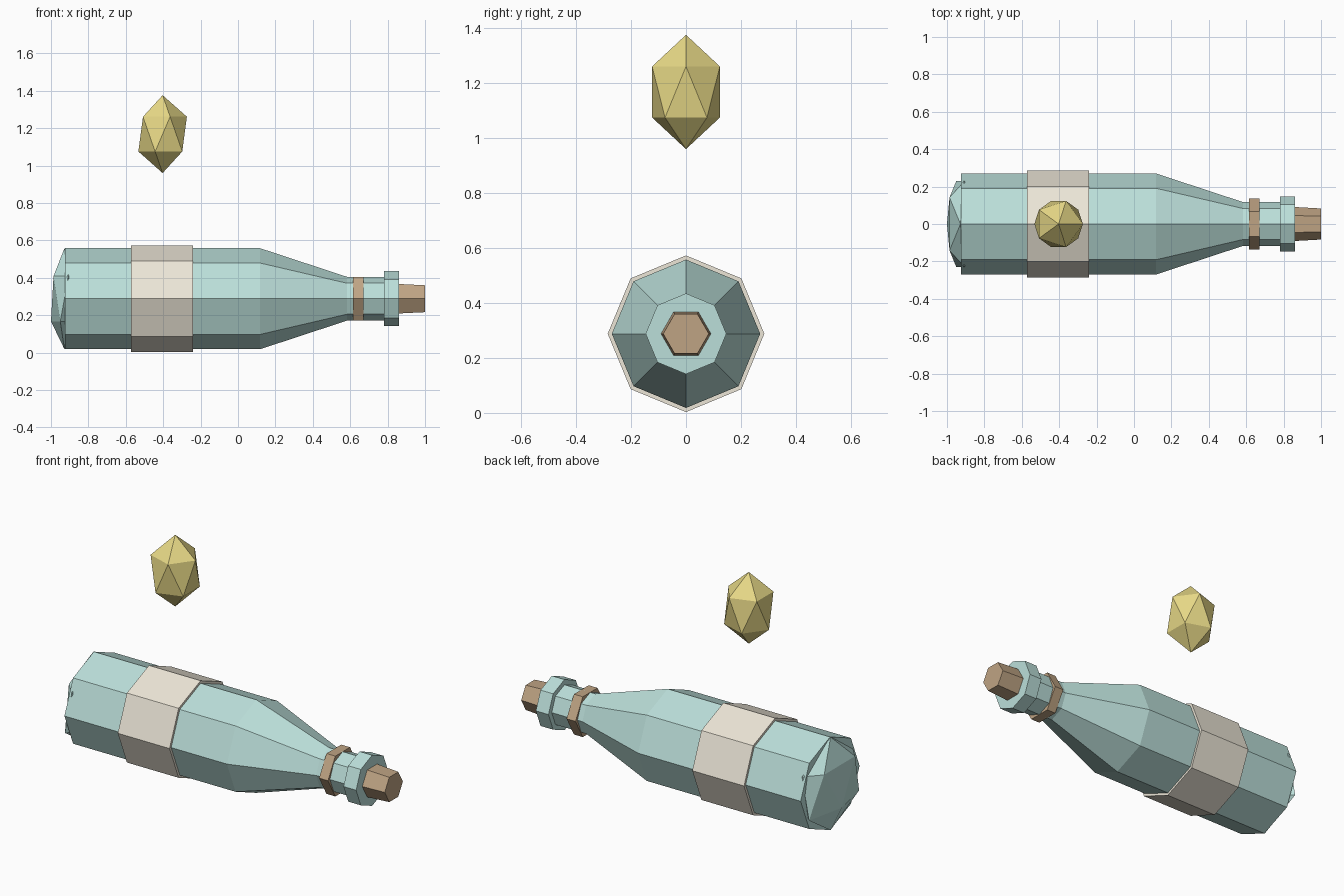
import bpy, bmesh
from math import sin, cos, tau

if "Cube" in bpy.data.objects:
    bpy.data.objects.remove(bpy.data.objects["Cube"])

AXIS_Z = 0.288


def material(name, rgb):
    m = bpy.data.materials.new(name)
    m.diffuse_color = (*rgb, 1)
    m.use_nodes = True
    m.node_tree.nodes["Principled BSDF"].inputs["Base Color"].default_value = m.diffuse_color
    return m


glass = material("pale_glass", (0.50, 0.74, 0.70))
paper = material("cream_paper", (0.84, 0.79, 0.68))
cork = material("tan_cork", (0.52, 0.37, 0.23))
gold = material("yellow", (0.80, 0.69, 0.24))


def finish(name, bm, mat):
    bmesh.ops.recalc_face_normals(bm, faces=bm.faces)
    mesh = bpy.data.meshes.new(name)
    bm.to_mesh(mesh)
    bm.free()
    mesh.materials.append(mat)
    obj = bpy.data.objects.new(name, mesh)
    bpy.context.collection.objects.link(obj)
    return obj


def lathe_x(name, profile, sides, mat):
    """Capped, faceted turning about the bottle axis; profile = (x, radius)."""
    bm = bmesh.new()
    rings = [[bm.verts.new((x, r * cos(tau * i / sides), AXIS_Z + r * sin(tau * i / sides)))
              for i in range(sides)] for x, r in profile]
    for a, b in zip(rings, rings[1:]):
        for i in range(sides):
            j = (i + 1) % sides
            bm.faces.new((a[i], a[j], b[j], b[i]))
    bm.faces.new(rings[0])
    bm.faces.new(rings[-1])
    return finish(name, bm, mat)


def gem(name, centre, scale, mat):
    """Stretched 20-sided ball."""
    bm = bmesh.new()
    bmesh.ops.create_icosphere(bm, subdivisions=1, radius=1)
    bmesh.ops.scale(bm, vec=scale, verts=bm.verts)
    bmesh.ops.translate(bm, vec=centre, verts=bm.verts)
    return finish(name, bm, mat)


# Glass bottle: body, shoulder, neck and lip
lathe_x("bottle_body", [(-0.925, 0.27), (0.118, 0.27), (0.583, 0.117), (0.80, 0.117)], 8, glass)
lathe_x("bottle_lip", [(0.78, 0.147), (0.861, 0.147)], 8, glass)
gem("bottle_base", (-0.928, 0, AXIS_Z), (0.0805, 0.27, 0.27), glass)

# Label, neck band and stopper
lathe_x("label", [(-0.572, 0.285), (-0.24, 0.285)], 8, paper)
lathe_x("neck_band", [(0.615, 0.135), (0.672, 0.135)], 6, cork)
lathe_x("stopper", [(0.84, 0.092), (1.0, 0.083)], 6, cork)

# Floating drop above the bottle
gem("floating_drop", (-0.403, 0, 1.168), (0.145, 0.145, 0.208), gold)
